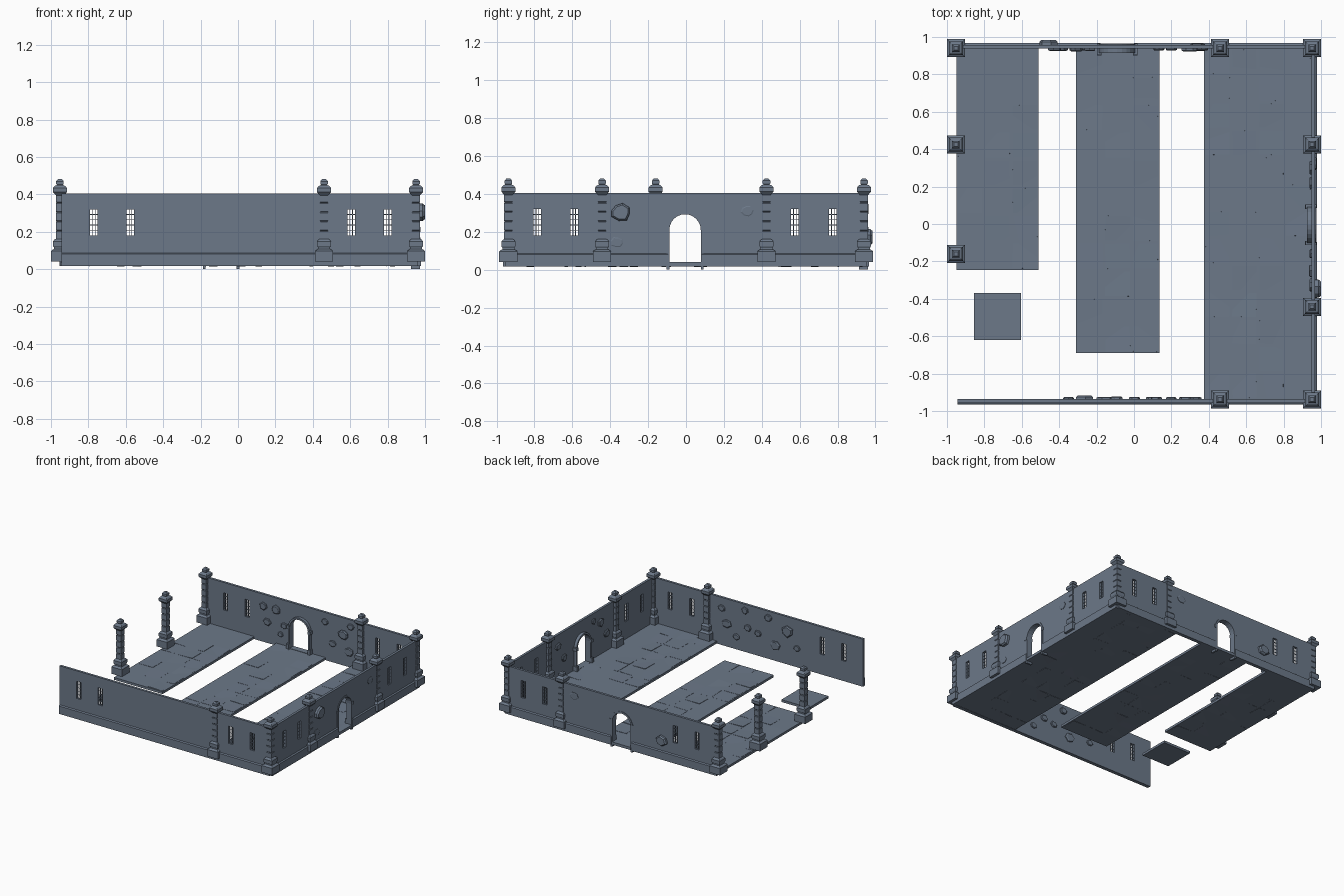
import bpy, bmesh, math, random
from mathutils import Matrix, Vector

if "Cube" in bpy.data.objects:
    bpy.data.objects.remove(bpy.data.objects["Cube"])

random.seed(4)
stone = bpy.data.materials.new("slate_stone")
stone.diffuse_color = (0.15, 0.19, 0.25, 1)
stone.use_nodes = True
stone.node_tree.nodes["Principled BSDF"].inputs["Base Color"].default_value = stone.diffuse_color


def finish(name, bm, M=Matrix()):
    bmesh.ops.recalc_face_normals(bm, faces=bm.faces)
    me = bpy.data.meshes.new(name)
    bm.to_mesh(me)
    bm.free()
    me.transform(M)
    me.materials.append(stone)
    ob = bpy.data.objects.new(name, me)
    bpy.context.collection.objects.link(ob)
    return ob


def box(bm, x0, x1, y0, y1, z0, z1, tilt=None):
    c = Vector(((x0 + x1) / 2, (y0 + y1) / 2, (z0 + z1) / 2))
    M = Matrix.Translation(c) @ (tilt or Matrix()) @ Matrix.Diagonal((x1 - x0, y1 - y0, z1 - z0, 1))
    return bmesh.ops.create_cube(bm, size=1, matrix=M)["verts"]


def loft(bm, rings):
    rows = [[bm.verts.new(p) for p in r] for r in rings]
    n = len(rows[0])
    for a, b in zip(rows, rows[1:]):
        for i in range(n):
            bm.faces.new((a[i], a[(i + 1) % n], b[(i + 1) % n], b[i]))
    bm.faces.new(rows[0])
    bm.faces.new(rows[-1])


def plate(name, loops, w0, w1, M):
    """Filled outline with holes, extruded between depths w0 and w1."""
    cu = bpy.data.curves.new(name, 'CURVE')
    cu.dimensions, cu.fill_mode, cu.extrude = '2D', 'BOTH', (w1 - w0) / 2
    for pts in loops:
        s = cu.splines.new('POLY')
        s.points.add(len(pts) - 1)
        for p, (u, v) in zip(s.points, pts):
            p.co = (u, v, 0, 1)
        s.use_cyclic_u = True
    tmp = bpy.data.objects.new(name + "_tmp", cu)
    bpy.context.collection.objects.link(tmp)
    dg = bpy.context.evaluated_depsgraph_get()
    me = bpy.data.meshes.new_from_object(tmp.evaluated_get(dg))
    bpy.data.objects.remove(tmp)
    bm = bmesh.new()
    bm.from_mesh(me)
    bmesh.ops.remove_doubles(bm, verts=bm.verts, dist=1e-5)
    bmesh.ops.translate(bm, verts=bm.verts, vec=(0, 0, (w0 + w1) / 2))
    for f in bm.faces:
        f.smooth = False
        f.material_index = 0
    finish(name, bm, M)


def arch(c, r, spring, bottom, n=12):
    """Arched path from the left foot over to the right foot."""
    top = [(c - r * math.cos(math.pi * i / n), spring + r * math.sin(math.pi * i / n)) for i in range(n + 1)]
    return [(c - r, bottom)] + top + [(c + r, bottom)]


def frame(u, w, origin):
    M = Matrix((u, (0, 0, 1), w)).transposed().to_4x4()
    M.translation = origin
    return M


TOP, BOT, OUT, SPRING = 0.405, 0.016, 0.02, 0.21


def wall(side, M, u0, u1, windows, door, inner, outer):
    # wall panel with window holes and door notch
    outline = [(u0, BOT)] + (arch(door, 0.09, SPRING, BOT) if door is not None else [])
    outline += [(u1, BOT), (u1, TOP), (u0, TOP)]
    holes = [[(c - .02, .18), (c + .02, .18), (c + .02, .32), (c - .02, .32)] for c in windows]
    plate(side + "_wall", [outline] + holes, 0, OUT, M)
    # sloped plinth, broken at the door
    bm = bmesh.new()
    spans = [(u0, u1)] if door is None else [(u0, door - .09), (door + .09, u1)]
    for a, b in spans:
        loft(bm, [[(u, BOT, OUT - .004), (u, BOT, .029), (u, .08, .029), (u, .09, OUT - .004)] for u in (a, b)])
    finish(side + "_plinth", bm, M)
    # window bars
    bm = bmesh.new()
    for c in windows:
        for k in (-1, 1):
            box(bm, c + k * .007 - .0018, c + k * .007 + .0018, .18, .32, .006, .012)
        for k in range(1, 5):
            v = .18 + .14 * k / 5
            box(bm, c - .02, c + .02, v - .002, v + .002, .007, .011)
    finish(side + "_window_bars", bm, M)
    # rough stones set in the wall faces
    bm = bmesh.new()
    for stones, w, d in ((inner, 0, -1), (outer, OUT, 1)):
        for u, v, r, h in stones:
            n = random.choice((6, 7, 8))
            ph = random.random()
            pts = [(r * random.uniform(.85, 1.1) * math.cos(2 * math.pi * i / n + ph),
                    r * random.uniform(.75, .95) * math.sin(2 * math.pi * i / n + ph)) for i in range(n)]
            loft(bm, [[(u + s * a, v + s * b, w + d * e) for a, b in pts]
                      for s, e in ((1, -.004), (1, h * .6), (.8, h))])
    finish(side + "_wall_stones", bm, M)
    # door surround, imposts and threshold
    if door is not None:
        ring = arch(door, .098, SPRING, 0) + arch(door, .083, SPRING, 0)[::-1]
        plate(side + "_door_arch", [ring], -.024, OUT + .004, M)
        bm = bmesh.new()
        for s in (-1, 1):
            a, b = sorted((door + s * .085, door + s * .108))
            box(bm, a, b, .018, .075, -.036, 0)
            box(bm, a, b, .20, .225, -.032, OUT + .006)
        box(bm, door - .085, door + .085, .018, .04, -.024, OUT + .006)
        finish(side + "_door_blocks", bm, M)


WX = (-.77, -.575, .605, .80)
# front wall: plain outside, stones inside
wall("front", frame((1, 0, 0), (0, -1, 0), (0, -.936, 0)), -.945, .96, WX, None,
     [(.285, .205, .042, .012), (.33, .32, .03, .01), (.12, .355, .032, .012), (.095, .22, .034, .012),
      (-.09, .35, .034, .014), (0, .2, .03, .012), (-.155, .145, .045, .012), (-.265, .29, .055, .018),
      (-.35, .17, .03, .01), (.2, .12, .03, .01)], [])
# back wall (u runs along -x)
wall("back", frame((-1, 0, 0), (0, 1, 0), (0, .938, 0)), -.96, .955, [-x for x in WX], .09,
     [(.425, .31, .035, .012), (.31, .31, .04, .015), (.235, .2, .03, .012), (.39, .19, .035, .012),
      (.27, .12, .025, .01), (-.3, .27, .045, .016), (-.365, .35, .03, .01), (-.35, .14, .042, .012),
      (-.13, .33, .03, .01), (-.2, .17, .03, .01)],
     [(.455, .17, .05, .026), (-.34, .32, .036, .006)])
# right wall
wall("right", frame((0, 1, 0), (1, 0, 0), (.949, 0, 0)), -.955, .955, (-.785, -.59, .575, .775), -.005,
     [(.3, .31, .036, .012), (.22, .19, .035, .012), (-.25, .3, .04, .014), (-.33, .18, .035, .012),
      (-.16, .34, .025, .01)],
     [(-.345, .303, .054, .03), (-.365, .145, .034, .006), (.325, .31, .034, .006)])

# pillars: square stepped profile (half width, height)
PROFILE = [(.048, .04), (.048, .096), (.045, .1), (.032, .108), (.032, .116), (.037, .124), (.037, .148), (.03, .158),
           (.022, .162)]
for z in (.205, .255, .305, .355):
    PROFILE += [(.022, z - .004), (.0185, z), (.022, z + .004)]
PROFILE += [(.022, .395), (.028, .402), (.037, .412), (.037, .434), (.028, .445), (.016, .45), (.02, .456),
            (.02, .47), (.01, .482)]
for i, (x, y) in enumerate([(.46, -.938), (.952, -.938), (.952, -.443), (.952, .425), (.952, .94),
                            (.46, .94), (-.952, .94), (-.952, .425), (-.952, -.16)]):
    bm = bmesh.new()
    loft(bm, [[(x + a * h, y + b * h, z) for a, b in ((-1, -1), (1, -1), (1, 1), (-1, 1))] for h, z in PROFILE])
    finish("pillar_%d" % (i + 1), bm)

# floor strips with slightly tilted paving slabs
F0, F1 = .018, .037
for name, x0, x1, y0, y1 in (("left_floor", -.95, -.51, -.245, .94), ("middle_floor", -.31, .135, -.69, .94),
                             ("right_floor", .375, .95, -.938, .94), ("loose_floor_tile", -.855, -.605, -.62, -.368)):
    bm = bmesh.new()
    box(bm, x0, x1, y0, y1, F0, F1)
    nx, ny = max(1, round((x1 - x0) / .145)), round((y1 - y0) / .15)
    dx, dy = (x1 - x0) / nx, (y1 - y0) / ny
    for i in range(nx):
        for j in range(ny):
            if name.startswith("loose") or random.random() < .45:
                continue
            tilt = (Matrix.Rotation(random.uniform(-.03, .03), 4, 'X') @ Matrix.Rotation(random.uniform(-.03, .03), 4, 'Y')
                    @ Matrix.Rotation(random.uniform(-.04, .04), 4, 'Z'))
            ax, ay = x0 + i * dx, y0 + j * dy
            box(bm, ax + .008, ax + dx - .008, ay + .008, ay + dy - .008, F0, F1 + .001, tilt)
    finish(name, bm)
